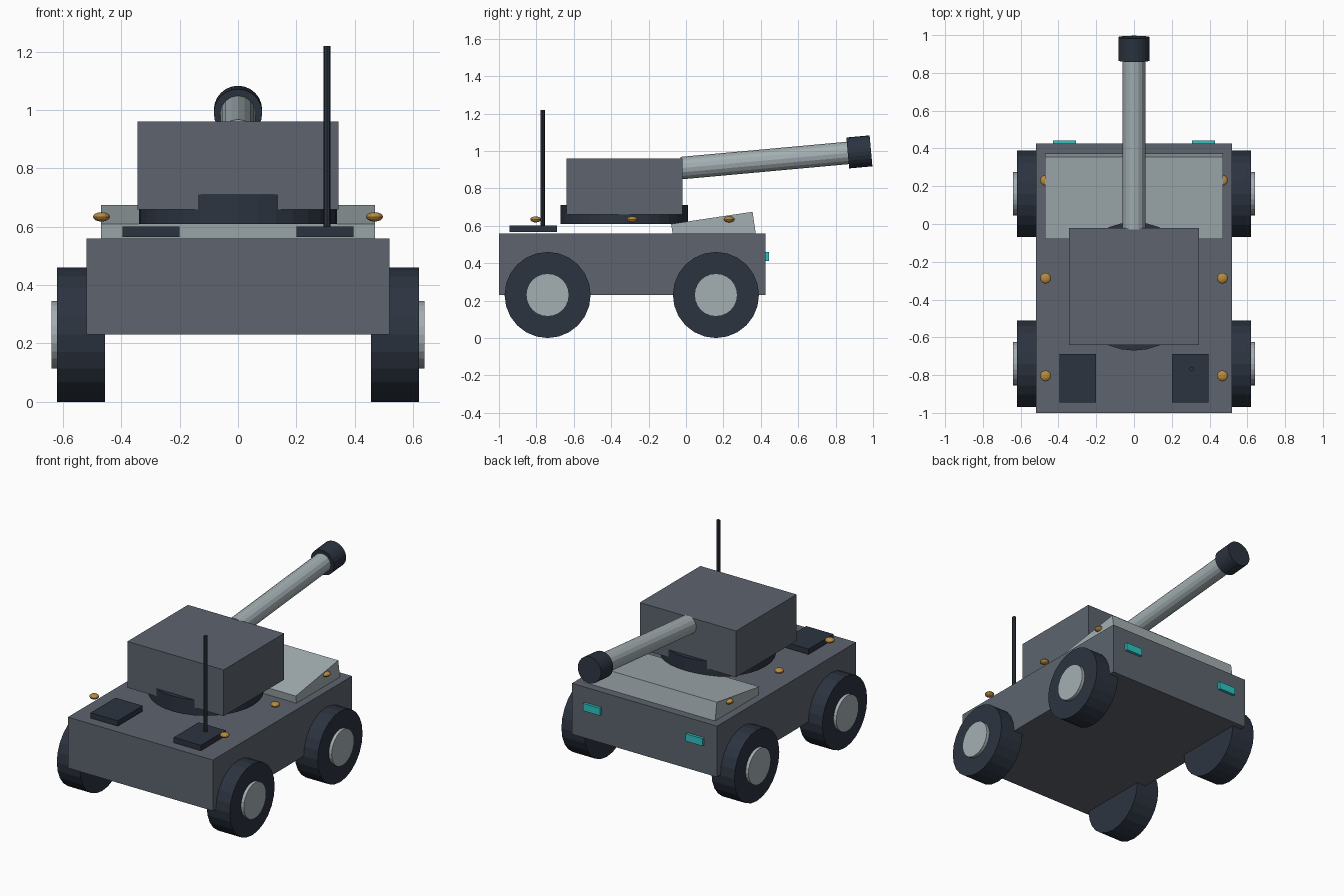
import bpy
from math import radians, sin, cos
from mathutils import Vector

cube = bpy.data.objects.get("Cube")
if cube:
    bpy.data.objects.remove(cube, do_unlink=True)


def material(name, rgb):
    m = bpy.data.materials.new(name)
    m.use_nodes = True
    m.diffuse_color = (*rgb, 1)
    m.node_tree.nodes["Principled BSDF"].inputs["Base Color"].default_value = (*rgb, 1)
    return m


GREY = material("slate grey", (0.11, 0.127, 0.158))
DARK = material("dark rubber", (0.025, 0.034, 0.051))
LIGHT = material("pale steel", (0.37, 0.43, 0.45))
TEAL = material("teal glass", (0.028, 0.55, 0.55))
GOLD = material("brass", (0.48, 0.26, 0.055))


def finish(name, mat):
    o = bpy.context.object
    o.name = name
    o.data.materials.append(mat)
    return o


def box(name, mat, center, size, tilt=0):
    bpy.ops.mesh.primitive_cube_add(size=1, location=center, rotation=(tilt, 0, 0))
    bpy.context.object.scale = size
    return finish(name, mat)


def cylinder(name, mat, start, end, radius, sides):
    a, b = Vector(start), Vector(end)
    bpy.ops.mesh.primitive_cylinder_add(
        vertices=sides, radius=radius, depth=(b - a).length, location=(a + b) / 2,
        rotation=(b - a).to_track_quat('Z', 'Y').to_euler())
    return finish(name, mat)


# Hull and sloped front plate
box("hull", GREY, (0, -0.287, 0.395), (1.04, 1.425, 0.33))
box("front_plate", LIGHT, (0, 0.147, 0.583), (0.94, 0.44, 0.12), radians(8.5))

# Turret and its ring
cylinder("turret_ring", DARK, (0, -0.33, 0.61), (0, -0.33, 0.71), 0.34, 32)
box("turret", GREY, (0, -0.33, 0.81), (0.69, 0.62, 0.30))

# Raised gun barrel and muzzle
pitch = radians(5.2)
axis = Vector((0, cos(pitch), sin(pitch)))
muzzle = Vector((0, 0.927, 0.995))
cylinder("barrel", LIGHT, muzzle - axis * 0.955, muzzle, 0.06, 16)
cylinder("muzzle", DARK, muzzle - axis * 0.0625, muzzle + axis * 0.0625, 0.083, 24)

# Antenna on the left rear hatch
cylinder("antenna", DARK, (0.305, -0.767, 0.60), (0.305, -0.767, 1.22), 0.012, 8)

for side, s in (("left", 1), ("right", -1)):
    # Wheels with hubs
    for place, y in (("front", 0.16), ("rear", -0.74)):
        cylinder(f"{place}_{side}_wheel", DARK, (s * 0.455, y, 0.23), (s * 0.62, y, 0.23), 0.23, 24)
        cylinder(f"{place}_{side}_hub", LIGHT, (s * 0.55, y, 0.23), (s * 0.64, y, 0.23), 0.115, 24)

    # Rear hatches and front lamps
    box(f"{side}_hatch", DARK, (s * 0.298, -0.817, 0.583), (0.195, 0.255, 0.035))
    box(f"{side}_lamp", TEAL, (s * 0.368, 0.425, 0.437), (0.12, 0.036, 0.048))

    # Row of flattened studs along the deck
    for i, y in enumerate((-0.804, -0.287, 0.231)):
        bpy.ops.mesh.primitive_uv_sphere_add(segments=12, ring_count=8, radius=1,
                                             location=(s * 0.468, y, 0.634))
        bpy.context.object.scale = (0.029, 0.029, 0.016)
        finish(f"{side}_stud_{i + 1}", GOLD)
